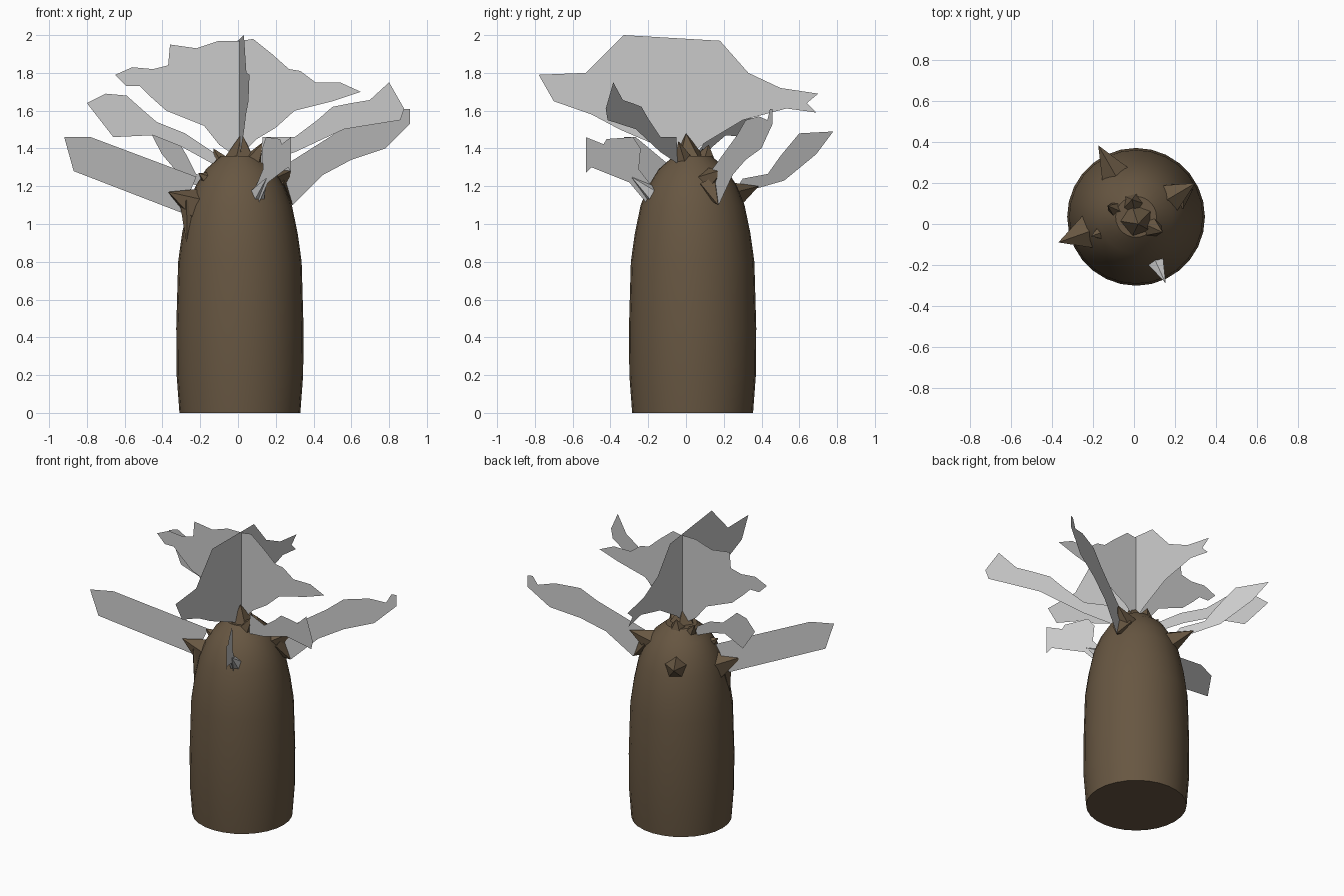
import bpy, bmesh, math
from mathutils import Vector

cube = bpy.data.objects.get("Cube")
if cube:
    bpy.data.objects.remove(cube)


def material(name, rgb):
    m = bpy.data.materials.new(name)
    m.use_nodes = True
    m.diffuse_color = (*rgb, 1)
    m.node_tree.nodes["Principled BSDF"].inputs["Base Color"].default_value = (*rgb, 1)
    return m


bark = material("bark brown", (0.136, 0.094, 0.054))
leaf = material("foliage grey", (0.6, 0.6, 0.6))


def finish(bm, name, mat):
    mesh = bpy.data.meshes.new(name)
    bm.to_mesh(mesh)
    bm.free()
    mesh.materials.append(mat)
    ob = bpy.data.objects.new(name, mesh)
    bpy.context.collection.objects.link(ob)
    return ob


def spike(name, base, tip, radius, sides=5, mat=bark):
    """Pointed branch stub running from base to tip."""
    base, tip = Vector(base), Vector(tip)
    axis = tip - base
    bm = bmesh.new()
    bmesh.ops.create_cone(bm, cap_ends=True, segments=sides, radius1=radius,
                          radius2=0, depth=axis.length)
    bmesh.ops.rotate(bm, verts=bm.verts, matrix=axis.to_track_quat('Z', 'Y').to_matrix())
    bmesh.ops.translate(bm, verts=bm.verts, vec=(base + tip) / 2)
    finish(bm, name, mat)


def card(name, along, offset, slope, outline):
    """Upright flat leaf card; outline is (distance along the axis, height)."""
    bm = bmesh.new()
    vs = []
    for s, z in outline:
        t = offset + slope * s
        vs.append(bm.verts.new((s, t, z) if along == "x" else (t, s, z)))
    bm.faces.new(vs)
    bmesh.ops.triangulate(bm, faces=bm.faces[:])
    finish(bm, name, leaf)


# Trunk: a turned profile with a domed top
profile = [(.32, 0), (.335, .2), (.337, .45), (.327, .8), (.306, .95), (.275, 1.1),
           (.235, 1.2), (.18, 1.29), (.1, 1.36)]
SIDES = 28
bm = bmesh.new()
rings = []
for r, z in profile:
    rings.append([bm.verts.new((.01 + r * math.cos(2 * math.pi * i / SIDES),
                                .035 + r * math.sin(2 * math.pi * i / SIDES), z))
                  for i in range(SIDES)])
for low, high in zip(rings, rings[1:]):
    for i in range(SIDES):
        j = (i + 1) % SIDES
        bm.faces.new((low[i], low[j], high[j], high[i]))
bm.faces.new(rings[0][::-1])
bm.faces.new(rings[-1])
trunk = finish(bm, "trunk", bark)
bpy.context.view_layer.objects.active = trunk
trunk.select_set(True)
bpy.ops.object.shade_smooth_by_angle(angle=math.radians(35))
trunk.select_set(False)

# Branch stubs around the crown
stubs = {
    "crown_stub": ((.01, .03, 1.22), (.02, .0, 1.48), .17),
    "crown_back_stub": ((.0, .08, 1.25), (-.01, .12, 1.42), .13),
    "crown_left_stub": ((.05, .0, 1.27), (.14, -.04, 1.44), .09),
    "crown_right_stub": ((-.04, .05, 1.25), (-.13, .09, 1.4), .09),
    "right_stub": ((-.2, -.03, 1.09), (-.37, -.09, 1.17), .11),
    "right_upper_stub": ((-.1, -.02, 1.2), (-.21, -.06, 1.27), .09),
    "right_root": ((-.26, -.06, 1.12), (-.27, -.1, .88), .05),
    "back_stub": ((-.08, .22, 1.14), (-.175, .385, 1.2), .09),
    "left_stub": ((.13, .1, 1.2), (.3, .2, 1.29), .11),
    "left_lower_stub": ((.2, .13, 1.2), (.29, .17, 1.1), .07),
}
for name, (base, tip, radius) in stubs.items():
    spike(name, base, tip, radius)
spike("front_stub", (.1, -.17, 1.15), (.155, -.29, 1.25), .05, 5, leaf)

# Two large crossed cards above the crown
card("crown_card_wide", "x", .03, 0, [
    (.02, 1.97), (-.1, 1.97), (-.22, 1.93), (-.36, 1.95), (-.37, 1.84), (-.45, 1.82),
    (-.56, 1.83), (-.65, 1.79), (-.59, 1.73), (-.52, 1.73), (-.47, 1.68), (-.38, 1.6),
    (-.18, 1.52), (-.1, 1.42), (0, 1.35), (.1, 1.45), (.2, 1.51), (.3, 1.6),
    (.5, 1.65), (.65, 1.7), (.54, 1.75), (.41, 1.75), (.33, 1.81), (.27, 1.82),
    (.18, 1.9), (.08, 1.98), (.06, 1.9)])
card("crown_card_deep", "y", .01, -.065, [
    (-.78, 1.79), (-.53, 1.8), (-.33, 2), (.18, 1.97), (.33, 1.8), (.5, 1.72),
    (.7, 1.69), (.64, 1.64), (.69, 1.59), (.47, 1.62), (.3, 1.55), (.1, 1.43),
    (0, 1.35), (-.15, 1.42), (-.35, 1.5), (-.5, 1.58), (-.7, 1.65)])

# Smaller cards fanning out from the stubs
card("right_card", "x", .085, .45, [
    (-.92, 1.46), (-.78, 1.46), (-.67, 1.39), (-.66, 1.32), (-.52, 1.31), (-.37, 1.24),
    (-.22, 1.25), (-.3, 1.06), (-.65, 1.2), (-.87, 1.28)])
card("right_back_card", "x", 0, -.47, [
    (-.8, 1.64), (-.7, 1.69), (-.59, 1.68), (-.5, 1.6), (-.43, 1.54), (-.42, 1.5),
    (-.28, 1.48), (-.13, 1.38), (-.1, 1.3), (-.3, 1.41), (-.45, 1.47), (-.6, 1.51),
    (-.66, 1.46), (-.69, 1.5), (-.66, 1.55)])
card("left_card", "x", .04, .46, [
    (.2, 1.28), (.5, 1.47), (.6, 1.55), (.75, 1.57), (.85, 1.55), (.88, 1.61),
    (.91, 1.61), (.91, 1.53), (.78, 1.4), (.6, 1.34), (.45, 1.26), (.29, 1.1)])
card("left_front_card", "x", .015, -.5, [
    (.13, 1.46), (.3, 1.46), (.42, 1.55), (.5, 1.62), (.6, 1.64), (.68, 1.64),
    (.8, 1.75), (.84, 1.68), (.8, 1.63), (.88, 1.61), (.86, 1.55), (.75, 1.58),
    (.6, 1.52), (.3, 1.38), (.12, 1.32)])
card("back_card", "y", .08, -.7, [
    (.78, 1.49), (.6, 1.48), (.5, 1.36), (.46, 1.27), (.3, 1.24), (.25, 1.16),
    (.38, 1.19), (.52, 1.23), (.69, 1.37)])
card("front_card", "y", 0, -.53, [
    (-.53, 1.46), (-.43, 1.42), (-.42, 1.45), (-.28, 1.46), (-.24, 1.4), (-.27, 1.36),
    (-.25, 1.29), (-.18, 1.2), (-.2, 1.1), (-.3, 1.22), (-.29, 1.28), (-.41, 1.28),
    (-.42, 1.31), (-.5, 1.3), (-.53, 1.27)])
